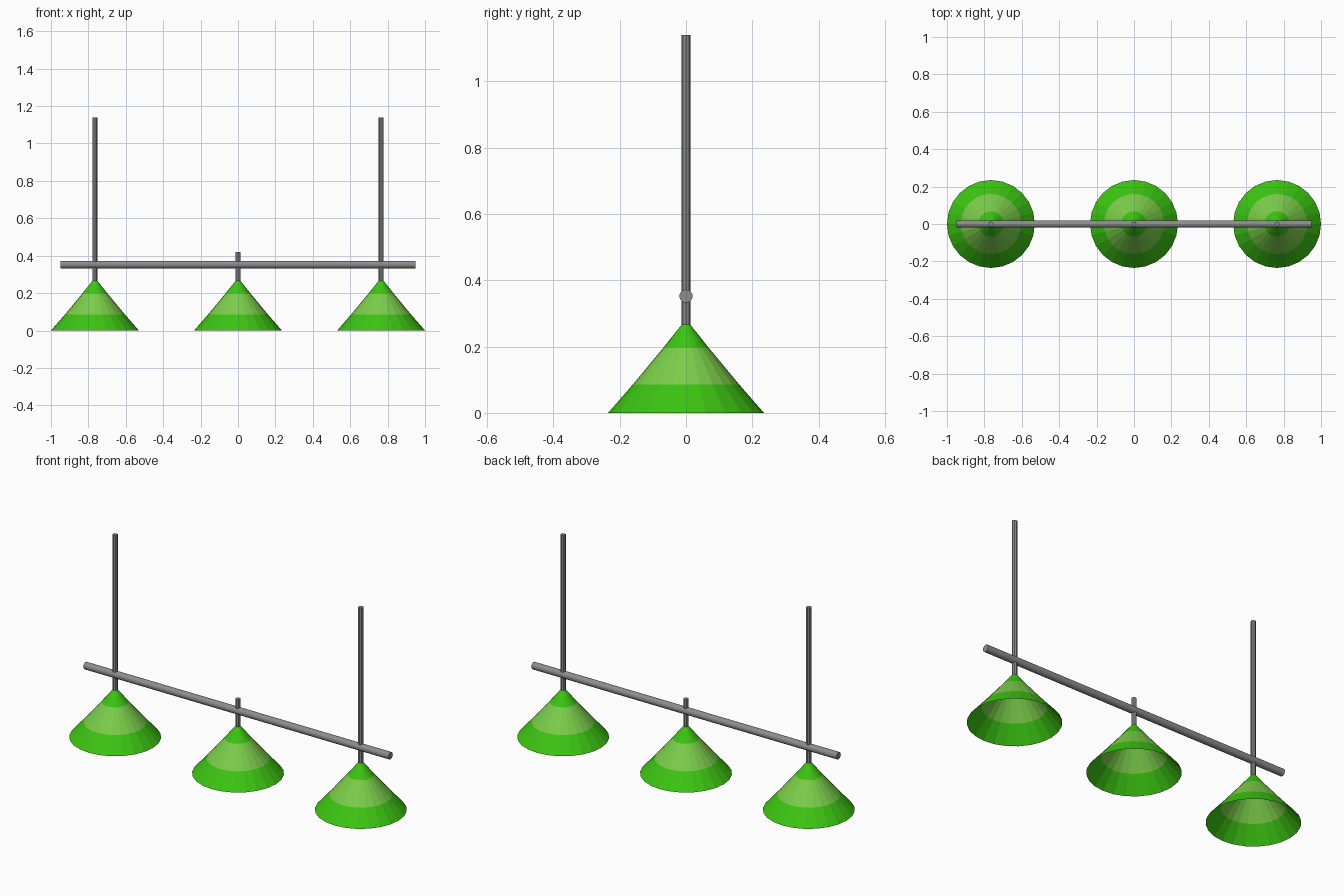
import bpy, bmesh, math
from mathutils import Matrix

if "Cube" in bpy.data.objects:
    bpy.data.objects.remove(bpy.data.objects["Cube"])


def material(name, rgb):
    m = bpy.data.materials.new(name)
    m.diffuse_color = (*rgb, 1)
    m.use_nodes = True
    m.node_tree.nodes["Principled BSDF"].inputs["Base Color"].default_value = m.diffuse_color
    return m


GREEN = material("green", (0.045, 0.56, 0.006))
LIGHT = material("light green", (0.20, 0.62, 0.07))
GREY = material("grey metal", (0.27, 0.27, 0.27))


def finish(bm, name, mats):
    me = bpy.data.meshes.new(name)
    bm.to_mesh(me)
    bm.free()
    for m in mats:
        me.materials.append(m)
    ob = bpy.data.objects.new(name, me)
    bpy.context.collection.objects.link(ob)
    return ob


def rod(name, radius, length, sides, matrix):
    bm = bmesh.new()
    bmesh.ops.create_cone(bm, cap_ends=True, segments=sides, radius1=radius,
                          radius2=radius, depth=length, matrix=matrix)
    return finish(bm, name, [GREY])


def shade(name, x, sides=24):
    # open cone with a light middle band, visible inside and out
    profile = [(0.235, 0), (0.161, 0.085), (0.068, 0.197), (0.010, 0.27)]
    bm = bmesh.new()
    rings = [[bm.verts.new((x + r * math.cos(2 * math.pi * i / sides),
                            r * math.sin(2 * math.pi * i / sides), z))
              for i in range(sides)] for r, z in profile]
    for k in range(3):
        for i in range(sides):
            j = (i + 1) % sides
            f = bm.faces.new((rings[k][i], rings[k][j], rings[k + 1][j], rings[k + 1][i]))
            f.material_index = 1 if k == 1 else 0
    bm.faces.new(rings[-1])
    return finish(bm, name, [GREEN, LIGHT])


# three lamps, the outer two on long hanging rods
for side, x, top in (("left", -0.765, 1.14), ("middle", 0, 0.42), ("right", 0.765, 1.14)):
    shade(side + "_shade", x)
    rod(side + "_hanging_rod", 0.0135, top - 0.26, 8,
        Matrix.Translation((x, 0, (top + 0.26) / 2)))

# horizontal bar joining them
rod("cross_bar", 0.02, 1.90, 16,
    Matrix.Translation((0, 0, 0.352)) @ Matrix.Rotation(math.pi / 2, 4, 'Y'))
